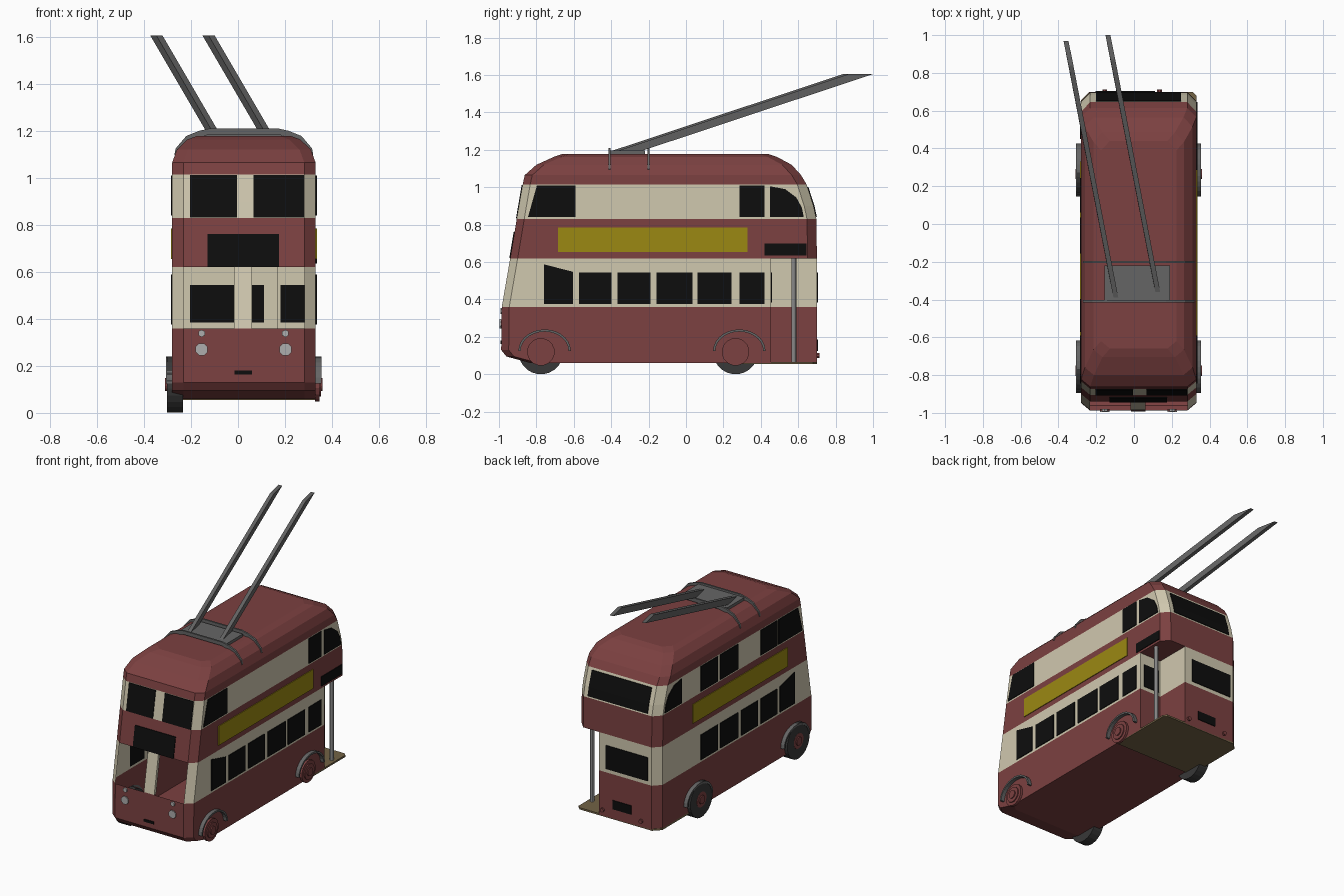
import bpy, bmesh, math
from mathutils import Vector

if "Cube" in bpy.data.objects:
    bpy.data.objects.remove(bpy.data.objects["Cube"])

CX, HW = 0.025, 0.305            # body centre line and half width


def material(name, r, g, b):
    m = bpy.data.materials.new(name)
    m.diffuse_color = (r, g, b, 1)
    m.use_nodes = True
    m.node_tree.nodes["Principled BSDF"].inputs["Base Color"].default_value = m.diffuse_color
    return m


RED = material("maroon red", 0.20, 0.052, 0.052)
CREAM = material("cream", 0.63, 0.58, 0.43)
BLACK = material("window black", 0.004, 0.004, 0.004)
YELLOW = material("panel yellow", 0.33, 0.25, 0.006)
GREY = material("roof grey", 0.13, 0.13, 0.13)
SILVER = material("light grey", 0.42, 0.42, 0.42)
BROWN = material("platform brown", 0.17, 0.125, 0.06)
TYRE = material("tyre grey", 0.04, 0.04, 0.04)


def finish(name, bm, *mats):
    me = bpy.data.meshes.new(name)
    bm.to_mesh(me)
    bm.free()
    for m in mats:
        me.materials.append(m)
    ob = bpy.data.objects.new(name, me)
    bpy.context.collection.objects.link(ob)
    return ob


def prism(name, pts, vec, mat):
    """Polygon pushed along a vector."""
    bm = bmesh.new()
    a = [bm.verts.new(p) for p in pts]
    b = [bm.verts.new(Vector(p) + Vector(vec)) for p in pts]
    bm.faces.new(a)
    bm.faces.new(b[::-1])
    for i in range(len(a)):
        j = (i + 1) % len(a)
        bm.faces.new((a[i], a[j], b[j], b[i]))
    bmesh.ops.recalc_face_normals(bm, faces=bm.faces)
    return finish(name, bm, mat)


def disc(name, axis, centre, r, depth, mat, n=16):
    """Cylinder from centre along +/-x or +/-y."""
    pts = []
    for i in range(n):
        u, v = r * math.cos(math.tau * (i + .5) / n), r * math.sin(math.tau * (i + .5) / n)
        off = (0, u, v) if axis == "x" else (u, 0, v)
        pts.append(Vector(centre) + Vector(off))
    return prism(name, pts, (depth, 0, 0) if axis == "x" else (0, depth, 0), mat)


def loft(name, rings, bands, skip=(), bottom=None, top=None):
    """Wall between stacked outlines; bands give the material index."""
    bm = bmesh.new()
    vs = [[bm.verts.new(p) for p in r] for r in rings]
    n = len(vs[0])
    for k in range(len(vs) - 1):
        for i in range(n):
            if (k, i) in skip:
                continue
            j = (i + 1) % n
            bm.faces.new((vs[k][i], vs[k][j], vs[k + 1][j], vs[k + 1][i])).material_index = bands[k]
    if bottom is not None:
        bm.faces.new(vs[0][::-1]).material_index = bottom
    if top is not None:
        bm.faces.new(vs[-1]).material_index = top
    return finish(name, bm, RED, CREAM)


def outline(z, yf, yr, hw=HW, notch=False):
    l, r, c = CX - hw, CX + hw, 0.048
    pts = [(l + c, yf), (r - c, yf), (r, yf + .04)]
    if notch:                    # open boarding corner at the rear right
        pts += [(r, .455), (.165, .455), (.165, yr)]
    else:
        pts += [(r, yr - .05), (r - c, yr)]
    pts += [(l + c, yr), (l, yr - .05), (l, yf + .04)]
    return [(x, y, z) for x, y in pts]


# Body: hollow lower deck with open cab front, closed upper deck and roof
low = [(.06, -.83), (.095, -.96), (.13, -.988), (.36, -.985), (.62, -.94)]
loft("lower_deck", [outline(z, y, .70, notch=True) for z, y in low],
     [0, 0, 0, 1], skip={(3, 0)}, bottom=0)
up = [(.62, -.94, .70, HW), (.83, -.905, .697, HW), (.90, -.893, .682, HW),
      (1.015, -.873, .645, HW), (1.065, -.862, .615, HW), (1.12, -.80, .565, .285),
      (1.163, -.705, .485, .24), (1.178, -.66, .44, .20)]
loft("upper_deck_and_roof", [outline(*u) for u in up], [0, 1, 1, 0, 0, 0, 0], bottom=0, top=0)


def front_y(z):
    if z < .36:
        return -.987
    return -.985 + (z - .36) / .26 * .045 if z < .62 else -.94 + (z - .62) / .395 * .067


def rear_y(z):
    for (z0, _, y0, _), (z1, _, y1, _) in zip(up, up[1:]):
        if z0 <= z <= z1:
            return y0 + (y1 - y0) * (z - z0) / (z1 - z0)
    return .70


def end_plate(name, x0, x1, z0, z1, mat, front=True):
    f = front_y if front else rear_y
    s = -1 if front else 1
    pts = [(x, f(z) - s * .001, z) for x, z in ((x0, z0), (x1, z0), (x1, z1), (x0, z1))]
    prism(name, pts, (0, s * .006, 0), mat)


def side_plate(name, s, pts, mat):
    x = CX + s * (HW - .001)
    prism(name, [(x, y, z) for y, z in pts], (s * .006, 0, 0), mat)


def rect(y0, y1, z0, z1):
    return [(y0, z0), (y1, z0), (y1, z1), (y0, z1)]


# Side windows and advert panels
bays = [(-.573, -.397), (-.365, -.19), (-.157, .035), (.061, .243), (.285, .42)]
for s, tag in ((1, "right"), (-1, "left")):
    side_plate(f"{tag}_panel", s, rect(-.685, .33, .655, .785), YELLOW)
    side_plate(f"{tag}_lower_front_window", s,
               [(-.76, .375), (-.605, .375), (-.605, .548), (-.76, .588)], BLACK)
    for i, (a, b) in enumerate(bays if s > 0 else bays[:4]):
        side_plate(f"{tag}_lower_window_{i}", s, rect(a, b, .375, .545), BLACK)
    side_plate(f"{tag}_upper_front_window", s,
               [(-.845, .84), (-.59, .84), (-.59, 1.01), (-.797, 1.01)], BLACK)
    for i in ((4,) if s > 0 else (0, 2, 3)):
        side_plate(f"{tag}_upper_window_{i}", s, rect(*bays[i], .84, 1.01), BLACK)
    side_plate(f"{tag}_quarter_window", s,
               [(.45, .84), (.63, .84), (.62, .89), (.59, .945), (.53, .99), (.45, 1.005)], BLACK)
side_plate("rear_side_sign", 1, rect(.42, .645, .635, .70), BLACK)

# Front details
end_plate("destination_sign", -.13, .175, .621, .76, BLACK)
end_plate("upper_front_window_left", -.205, -.005, .832, 1.012, BLACK)
end_plate("upper_front_window_right", .065, .28, .832, 1.012, BLACK)
end_plate("front_plate", -.015, .06, .163, .18, BLACK)
prism("windscreen_pillar", [(-.018, -.985, .36), (.06, -.985, .36), (.06, -.965, .36), (-.018, -.965, .36)],
      (0, .045, .26), CREAM)
for i, x in enumerate((-.155, .202)):
    disc(f"headlamp_housing_{i}", "y", (x, -.98, .27), .026, -.013, RED, 8)
    disc(f"headlamp_{i}", "y", (x, -.99, .27), .028, -.006, SILVER, 8)
    disc(f"side_lamp_{i}", "y", (x, -.98, .338), .016, -.013, SILVER, 6)

# Rear details
end_plate("upper_rear_window_low", -.20, .25, .84, .90, BLACK, False)
end_plate("upper_rear_window_high", -.20, .25, .90, 1.0, BLACK, False)
end_plate("lower_rear_window", -.205, .11, .385, .545, BLACK, False)
end_plate("rear_plate", -.08, .06, .125, .185, BLACK, False)
for i, x in enumerate((-.155, .135)):
    disc(f"rear_lamp_{i}", "y", (x, .695, .10), .014, .018, RED, 8)
prism("bulkhead_window", [(.18, .454, .385), (.30, .454, .385), (.30, .454, .545), (.18, .454, .545)],
      (0, .006, 0), BLACK)

# Boarding platform and grab pole
prism("boarding_platform", [(-.28, .23, .055), (.33, .23, .055), (.33, .68, .055), (.31, .70, .055),
                            (-.235, .70, .055), (-.28, .655, .055)], (0, 0, .012), BROWN)
prism("grab_pole", [(.30 + .013 * math.cos(a * math.tau / 8), .577 + .013 * math.sin(a * math.tau / 8), .06)
                    for a in range(8)], (0, 0, .56), SILVER)

# Wheels: tyres on the left, stepped hubs and mudguards on both sides
for y, tag in ((-.776, "front"), (.265, "rear")):
    disc(f"{tag}_left_tyre", "x", (-.235, y, .12), .12, -.067, TYRE, 24)
    for s, side in ((1, "right"), (-1, "left")):
        x = CX + s * (HW - .002)
        for i, (r, d) in enumerate(((.074, .018), (.052, .025), (.028, .032))):
            disc(f"{tag}_{side}_hub_{i}", "x", (x, y, .12), r, s * d, RED, 16)
        arc = [math.pi * i / 14 for i in range(15)]
        outer = [(x, y + .02 + .14 * math.cos(a), .125 + .115 * math.sin(a)) for a in arc]
        inner = [(x, y + .02 + .128 * math.cos(a), .125 + .103 * math.sin(a)) for a in reversed(arc)]
        prism(f"{tag}_{side}_mudguard", outer + inner, (s * .028, 0, 0), GREY)

# Roof gantry: two curved straps, a base plate and the trolley poles
half = [(.295, 1.10), (.29, 1.125), (.245, 1.178), (.19, 1.2), (.145, 1.21)]
strap = half + [(-x, z) for x, z in reversed(half)]
for i, y in enumerate((-.415, -.207)):
    pts = [(CX + x, y, z) for x, z in strap] + [(CX + x * .97, y, z - .025) for x, z in reversed(strap)]
    prism(f"roof_strap_{i}", pts, (0, .012, 0), GREY)
prism("trolley_base", [(-.155, -.403, 1.175), (.19, -.403, 1.175), (.19, -.22, 1.175), (-.155, -.22, 1.175)],
      (0, 0, .022), GREY)
for i, (x, y) in enumerate(((.13, 0), (-.092, -.03))):
    foot = [(x - .013, -.38 + y, 1.19), (x + .013, -.38 + y, 1.19),
            (x - .013, -.25 + y, 1.19), (x - .039, -.25 + y, 1.19)]
    prism(f"trolley_pole_{i}", foot, (-.242, 1.25, .415), GREY)
